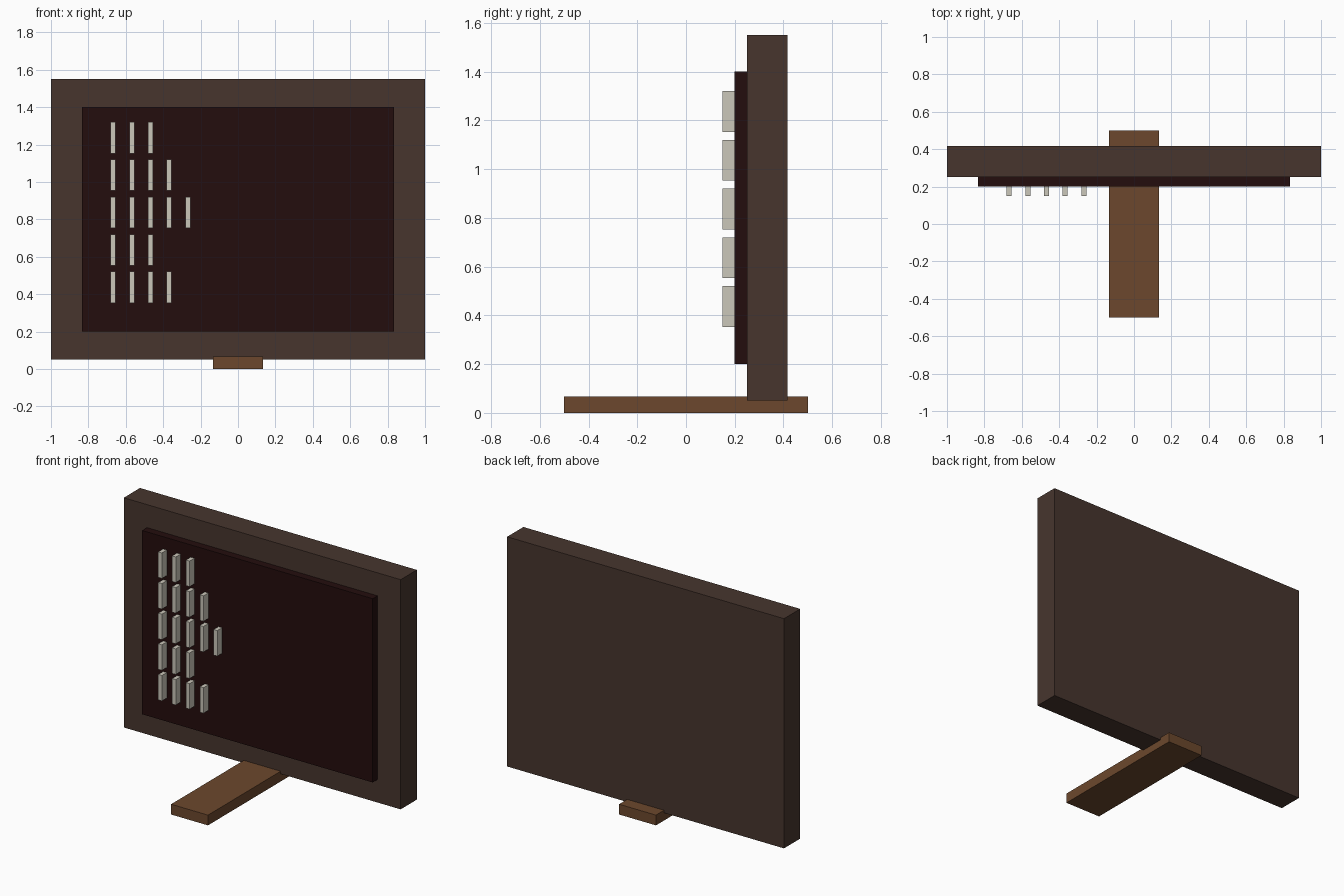
import bpy

if "Cube" in bpy.data.objects:
    bpy.data.objects.remove(bpy.data.objects["Cube"])


def material(name, rgb):
    m = bpy.data.materials.new(name)
    m.diffuse_color = (*rgb, 1)
    m.use_nodes = True
    m.node_tree.nodes["Principled BSDF"].inputs["Base Color"].default_value = m.diffuse_color
    return m


def box(name, x, y, z, mat):
    """Box from (min, max) ranges on each axis."""
    bpy.ops.mesh.primitive_cube_add(size=1, location=[(a + b) / 2 for a, b in (x, y, z)])
    ob = bpy.context.object
    ob.name = name
    ob.scale = [b - a for a, b in (x, y, z)]
    bpy.ops.object.transform_apply(location=False, rotation=False, scale=True)
    ob.data.materials.append(mat)
    return ob


casing_brown = material("casing_brown", (0.063, 0.036, 0.027))
screen_dark = material("screen_dark", (0.017, 0.004, 0.004))
stand_brown = material("stand_brown", (0.150, 0.064, 0.026))
pale_grey = material("pale_grey", (0.60, 0.57, 0.49))

# Foot plank, casing and raised screen
box("stand", (-0.133, 0.133), (-0.5, 0.5), (0, 0.067), stand_brown)
box("casing", (-1, 1), (0.25, 0.417), (0.05, 1.55), casing_brown)
box("screen", (-0.833, 0.833), (0.2, 0.25), (0.2, 1.4), screen_dark)

# Rows of raised bars, top row first
for row, count in enumerate((3, 4, 5, 3, 4)):
    top = 1.32 - 0.2 * row
    for col in range(count):
        x = -0.668 + 0.1 * col
        box(f"bar_{row + 1}_{col + 1}", (x - 0.0133, x + 0.0133),
            (0.15, 0.2), (top - 0.167, top), pale_grey)
